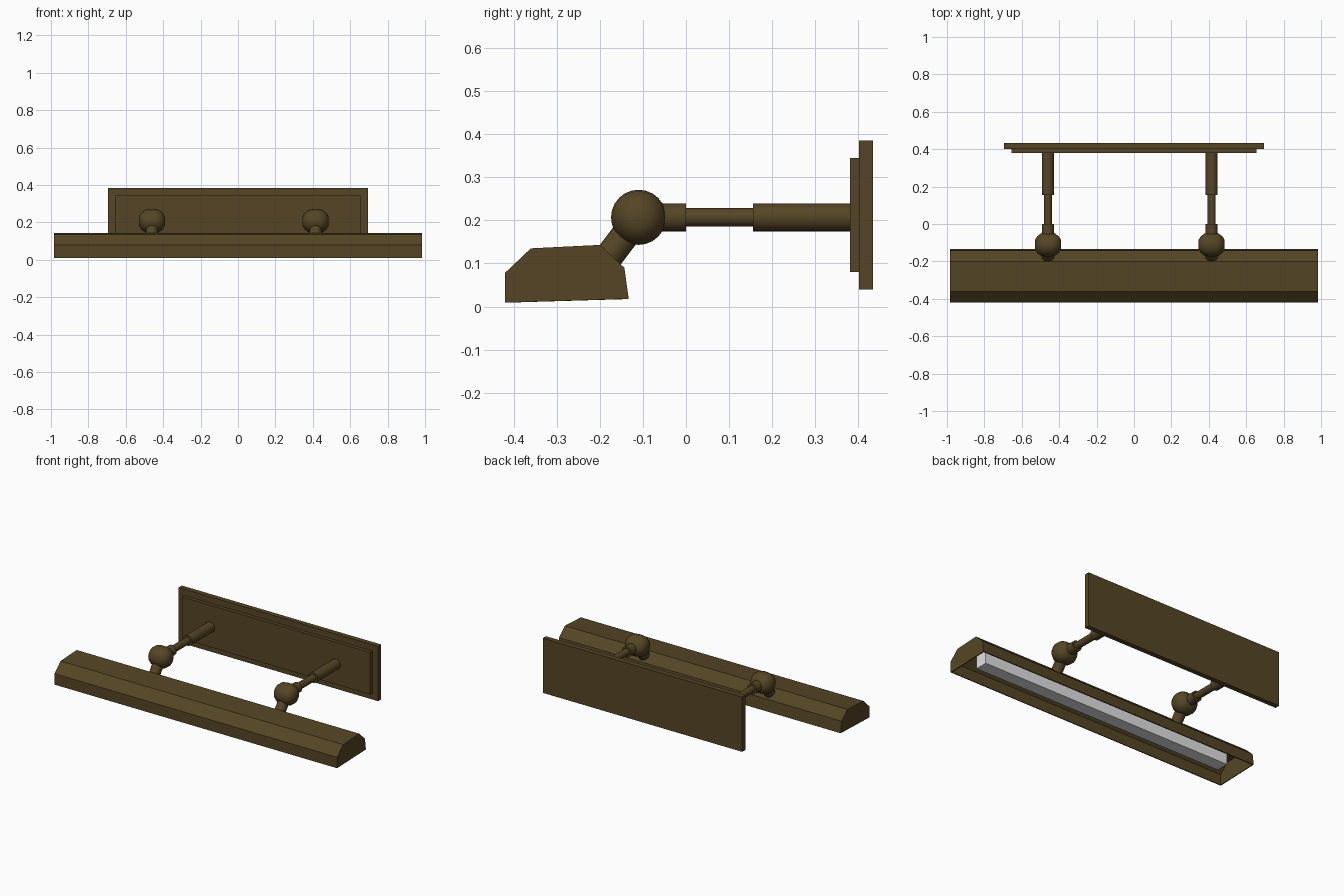
import bpy, bmesh
from math import radians, pi
from mathutils import Vector, Matrix

cube = bpy.data.objects.get("Cube")
if cube:
    bpy.data.objects.remove(cube, do_unlink=True)


def make_material(name, rgb):
    mat = bpy.data.materials.new(name)
    mat.use_nodes = True
    mat.diffuse_color = (*rgb, 1)
    bsdf = mat.node_tree.nodes["Principled BSDF"]
    bsdf.inputs["Base Color"].default_value = (*rgb, 1)
    bsdf.inputs["Roughness"].default_value = 0.6
    return mat


bronze = make_material("aged bronze", (0.09, 0.06, 0.018))
lamp_white = make_material("lamp white", (0.75, 0.75, 0.75))


def finish(name, bm, mat, smooth=False):
    bmesh.ops.recalc_face_normals(bm, faces=bm.faces)
    mesh = bpy.data.meshes.new(name)
    bm.to_mesh(mesh)
    bm.free()
    mesh.materials.append(mat)
    obj = bpy.data.objects.new(name, mesh)
    bpy.context.collection.objects.link(obj)
    if smooth:
        bpy.ops.object.select_all(action='DESELECT')
        obj.select_set(True)
        bpy.context.view_layer.objects.active = obj
        bpy.ops.object.shade_smooth_by_angle(angle=radians(35))
    return obj


def box(name, low, high, mat):
    low, high = Vector(low), Vector(high)
    bm = bmesh.new()
    bmesh.ops.create_cube(bm, size=1)
    bmesh.ops.scale(bm, vec=high - low, verts=bm.verts)
    bmesh.ops.translate(bm, vec=(low + high) / 2, verts=bm.verts)
    return finish(name, bm, mat)


def rod(name, start, end, radius):
    start, end = Vector(start), Vector(end)
    axis = end - start
    turn = axis.to_track_quat('Z', 'Y').to_matrix().to_4x4()
    bm = bmesh.new()
    bmesh.ops.create_cone(bm, cap_ends=True, segments=24, radius1=radius, radius2=radius,
                          depth=axis.length, matrix=Matrix.Translation((start + end) / 2) @ turn)
    return finish(name, bm, bronze, smooth=True)


def solidify(obj, thickness, offset):
    mod = obj.modifiers.new("thickness", 'SOLIDIFY')
    mod.thickness = thickness
    mod.offset = offset


# Wall plate in two steps
box("wall_plate", (-0.695, 0.402, 0.04), (0.695, 0.4335, 0.385), bronze)
box("wall_plate_step", (-0.655, 0.38, 0.08), (0.655, 0.404, 0.345), bronze)

# Hollow shade, open below
profile = [(-0.42, 0.009), (-0.42, 0.078), (-0.36, 0.135),
           (-0.2, 0.143), (-0.143, 0.09), (-0.133, 0.018)]
bm = bmesh.new()
ends = [[bm.verts.new((x, y, z)) for y, z in profile] for x in (-0.985, 0.985)]
for i in range(len(profile) - 1):
    bm.faces.new((ends[0][i], ends[0][i + 1], ends[1][i + 1], ends[1][i]))
for end in ends:
    bm.faces.new(end)
solidify(finish("shade", bm, bronze), 0.008, -1)

# Flared rim around the shade opening
bm = bmesh.new()
quad = bm.faces.new([bm.verts.new(p) for p in (
    (-1, -0.4335, 0.006), (1, -0.4335, 0.006), (1, -0.125, 0.018), (-1, -0.125, 0.018))])
bmesh.ops.inset_region(bm, faces=[quad], thickness=0.024)
bmesh.ops.delete(bm, geom=[quad], context='FACES')
solidify(finish("shade_rim", bm, bronze), 0.008, 0)

# Light strip inside the shade
box("light_strip", (-0.88, -0.32, 0.028), (0.88, -0.24, 0.134), lamp_white)

# Two arms with swivel knuckles
knuckle_profile = [(-0.07, 0), (-0.07, 0.024), (-0.058, 0.044), (-0.037, 0.06), (-0.015, 0.064),
                   (0.015, 0.064), (0.037, 0.06), (0.058, 0.044), (0.07, 0.024), (0.07, 0)]
for side, x in (("right", -0.46), ("left", 0.415)):
    z = 0.207
    rod(side + "_arm_sleeve", (x, 0.155, z), (x, 0.385, z), 0.0325)
    rod(side + "_arm_rod", (x, -0.02, z), (x, 0.16, z), 0.0215)
    rod(side + "_arm_collar", (x, -0.07, z), (x, 0.0, z), 0.0325)
    rod(side + "_shade_stem", (x, -0.185, 0.108), (x, -0.11, z), 0.033)
    bm = bmesh.new()
    points = [bm.verts.new((x + px, -0.11, z + r)) for px, r in knuckle_profile]
    edges = [bm.edges.new(pair) for pair in zip(points, points[1:])]
    bmesh.ops.spin(bm, geom=points + edges, cent=(x, -0.11, z), axis=(1, 0, 0),
                   angle=2 * pi, steps=24)
    bmesh.ops.remove_doubles(bm, verts=bm.verts, dist=0.0005)
    finish(side + "_knuckle", bm, bronze, smooth=True)
